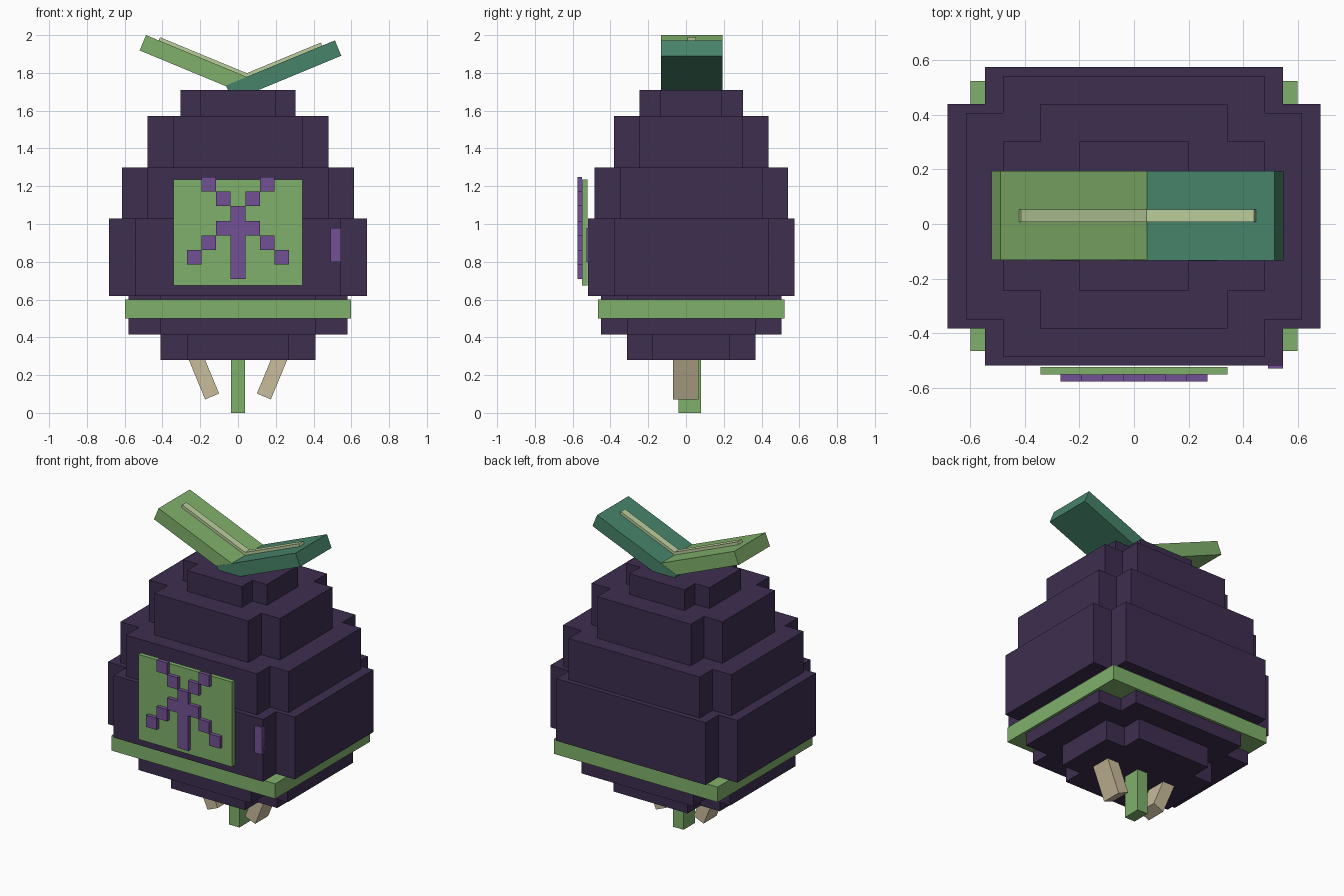
import bpy
import math
from mathutils import Matrix, Vector

cube = bpy.data.objects.get("Cube")
if cube:
    bpy.data.objects.remove(cube, do_unlink=True)


def make_material(name, rgb):
    # sRGB bytes to linear colour
    lin = [((c / 255 + 0.055) / 1.055) ** 2.4 for c in rgb] + [1.0]
    mat = bpy.data.materials.new(name)
    mat.use_nodes = True
    mat.diffuse_color = lin
    mat.node_tree.nodes["Principled BSDF"].inputs["Base Color"].default_value = lin
    return mat


DARK = make_material("dark purple", (61, 46, 79))
GREEN = make_material("leaf green", (128, 176, 107))
TEAL = make_material("deep green", (71, 132, 106))
TAN = make_material("root tan", (201, 188, 156))
PURPLE = make_material("violet", (113, 81, 147))
PALE = make_material("pale vein", (186, 205, 156))

CORNERS = [(x, y) for x, y in ((0, 0), (1, 0), (1, 1), (0, 1))]


def prism(name, outline, z0, z1, mat, matrix=None):
    """Extrude a counter-clockwise xy outline from z0 to z1."""
    n = len(outline)
    verts = [(x, y, z) for z in (z0, z1) for x, y in outline]
    faces = [tuple(reversed(range(n))), tuple(range(n, 2 * n))]
    faces += [(i, (i + 1) % n, n + (i + 1) % n, n + i) for i in range(n)]
    mesh = bpy.data.meshes.new(name)
    mesh.from_pydata(verts, [], faces)
    if matrix:
        mesh.transform(matrix)
    mesh.materials.append(mat)
    obj = bpy.data.objects.new(name, mesh)
    bpy.context.collection.objects.link(obj)
    return obj


def box(name, xs, ys, zs, mat, matrix=None):
    outline = [(xs[i], ys[j]) for i, j in CORNERS]
    return prism(name, outline, zs[0], zs[1], mat, matrix)


# Stepped body: each tier is a square with notched corners
MID = 0.028


def tier(name, wide, narrow_x, deep, narrow_y, z0, z1):
    quarter = [(wide, narrow_y), (narrow_x, narrow_y), (narrow_x, deep)]
    outline = quarter + [(-x, y) for x, y in reversed(quarter)]
    outline += [(-x, -y) for x, y in quarter]
    outline += [(x, -y) for x, y in reversed(quarter)]
    prism(name, [(x, y + MID) for x, y in outline], z0, z1, DARK)


tier("body_base", 0.41, 0.27, 0.34, 0.205, 0.28, 0.415)
tier("body_lower", 0.58, 0.41, 0.477, 0.34, 0.415, 0.62)
tier("body_middle", 0.682, 0.545, 0.546, 0.41, 0.62, 1.03)
tier("body_upper", 0.614, 0.478, 0.512, 0.377, 1.03, 1.30)
tier("body_shoulder", 0.478, 0.342, 0.41, 0.273, 1.30, 1.573)
tier("body_crown", 0.305, 0.20, 0.273, 0.163, 1.573, 1.71)

# Belt, front panel and side tab
box("belt", (-0.597, 0.597), (-0.465, 0.522), (0.5, 0.6), GREEN)
box("front_panel", (-0.342, 0.342), (-0.55, -0.522), (0.675, 1.235), GREEN)
box("side_tab", (0.49, 0.545), (-0.528, -0.5), (0.8, 0.98), PURPLE)

# Pixel emblem, laid out on a square grid
CELL = 0.077
PATTERN = [" #   # ",
           "  # #  ",
           "   #   ",
           "  ###  ",
           " # # # ",
           "#  #  #",
           "   #   "]
for row, line in enumerate(PATTERN):
    for col, mark in enumerate(line):
        if mark == "#":
            x = (col - 3.5) * CELL
            top = 1.248 - row * CELL
            box("emblem_block", (x, x + CELL), (-0.575, -0.55),
                (top - CELL, top), PURPLE)

# Roots below the body
box("centre_root", (-0.038, 0.038), (-0.04, 0.08), (0, 0.3), GREEN)
for side, name in ((1, "left_root"), (-1, "right_root")):
    pose = (Matrix.Translation((side * 0.137, 0, 0.087))
            @ Matrix.Rotation(side * math.radians(22.5), 4, "Y"))
    box(name, (-0.04, 0.04), (-0.07, 0.065), (0, 0.3), TAN, pose)


# Two leaves with raised veins, posed from their upper outer corners
def leaf(name, side, corner, mat, vein_end, grow):
    pose = (Matrix.Translation(Vector(corner))
            @ Matrix.Rotation(-side * math.radians(22.5), 4, "Y"))

    def span(a, b):
        return sorted((-side * a, -side * b))

    box(name + "_leaf", span(0, 0.624), (-0.132 - grow, 0.193 + grow),
        (-0.088, 0), mat, pose)
    box(name + "_vein", span(0.073, vein_end), (0.008, 0.053),
        (-0.01, 0.018), PALE, pose)


leaf("right", -1, (-0.487, 0, 2.0), GREEN, 0.57, 0)
leaf("left", 1, (0.513, 0, 1.972), TEAL, 0.51, 0.001)
